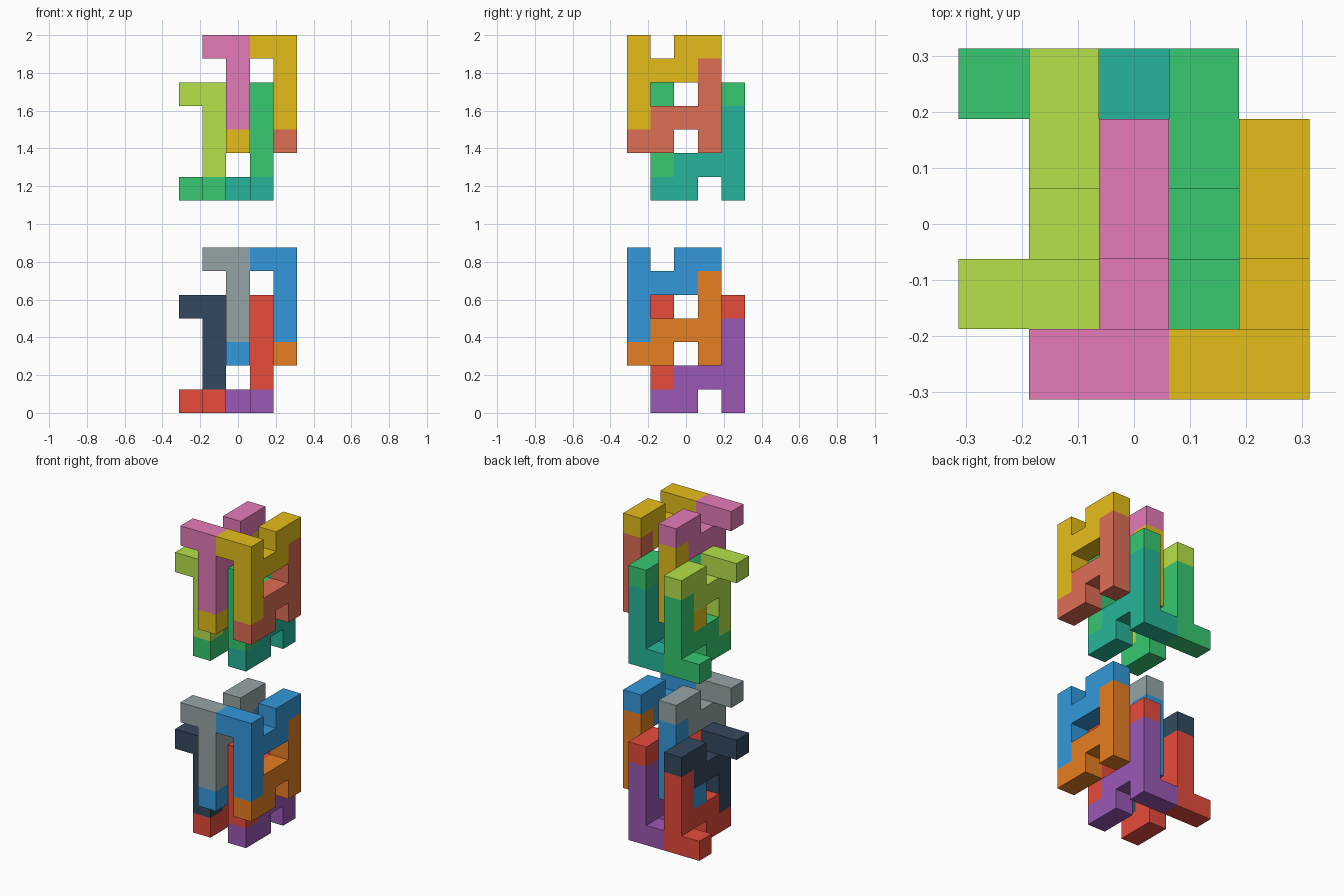
import bpy, bmesh
from mathutils import Vector

if "Cube" in bpy.data.objects:
    bpy.data.objects.remove(bpy.data.objects["Cube"])

U = 0.125  # cell size

# Profile halves of one plate, as (y, z) cells; each half also has a one-cell side peg
UPPER = [(0, 3), (0, 4), (0, 5), (0, 6), (1, 5), (2, 5), (2, 6), (3, 6)]
LOWER = [(0, 2), (1, 2), (1, 3), (2, 3), (3, 2), (3, 3), (3, 4), (3, 5)]
UPPER_PEG, LOWER_PEG = (0, 6), (3, 2)

COLORS = {
    "blue": "3498DB", "grey": "95A5A6", "navy": "34495E",
    "red": "E74C3C", "orange": "E67E22", "purple": "9B59B6",
    "yellow": "E5BE1A", "pink": "E57BB8", "lime": "B5E24A",
    "green": "37C871", "coral": "DE6E55", "teal": "26B59A",
}


def material(name):
    mat = bpy.data.materials.get(name)
    if mat is None:
        mat = bpy.data.materials.new(name)
        rgb = [int(COLORS[name][i:i + 2], 16) / 255 for i in (0, 2, 4)]
        mat.diffuse_color = [((c + 0.055) / 1.055) ** 2.4 for c in rgb] + [1]
        mat.use_nodes = True
        mat.node_tree.nodes["Principled BSDF"].inputs["Base Color"].default_value = mat.diffuse_color
    return mat


def voxel_piece(name, cells, color):
    """Closed block piece: only outer cell sides, coplanar faces merged."""
    cells = set(cells)
    bm = bmesh.new()
    for c in cells:
        for axis in range(3):
            for s in (-1, 1):
                n = list(c)
                n[axis] += s
                if tuple(n) in cells:
                    continue
                a, b = (axis + 1) % 3, (axis + 2) % 3
                corners = []
                for da, db in ((0, 0), (1, 0), (1, 1), (0, 1)):
                    p = list(c)
                    p[axis] += (s + 1) // 2
                    p[a] += da
                    p[b] += db
                    corners.append(Vector((p[0] - 2.5, p[1] - 2.5, p[2])) * U)
                if s < 0:
                    corners.reverse()
                bm.faces.new([bm.verts.new(p) for p in corners])
    bmesh.ops.remove_doubles(bm, verts=bm.verts[:], dist=1e-4)
    bmesh.ops.dissolve_limit(bm, angle_limit=0.01, verts=bm.verts[:], edges=bm.edges[:])
    mesh = bpy.data.meshes.new(name)
    bm.to_mesh(mesh)
    bm.free()
    mesh.materials.append(material(color))
    bpy.context.collection.objects.link(bpy.data.objects.new(name, mesh))


def plate(name, x, dy, dz, upper_color, lower_color):
    """Upper and lower interlocking halves, each with a peg toward -x."""
    for half, cells, peg, color in (("upper", UPPER, UPPER_PEG, upper_color),
                                    ("lower", LOWER, LOWER_PEG, lower_color)):
        blocks = [(x, y + dy, z + dz) for y, z in cells]
        blocks.append((x - 1, peg[0] + dy, peg[1] + dz))
        voxel_piece(f"{name}_{half}_half", blocks, color)


# Two stacked clusters of four interlocking plates
for level, base, (a, b, c, d, e, f) in (
        ("bottom", 0, ("blue", "grey", "navy", "red", "orange", "purple")),
        ("top", 9, ("yellow", "pink", "lime", "green", "coral", "teal"))):
    plate(f"{level}_front_right_plate", 4, 0, base, a, e)
    plate(f"{level}_front_left_plate", 2, 0, base, b, a)
    plate(f"{level}_back_right_plate", 3, 1, base - 2, d, f)
    plate(f"{level}_back_left_plate", 1, 1, base - 2, c, d)
